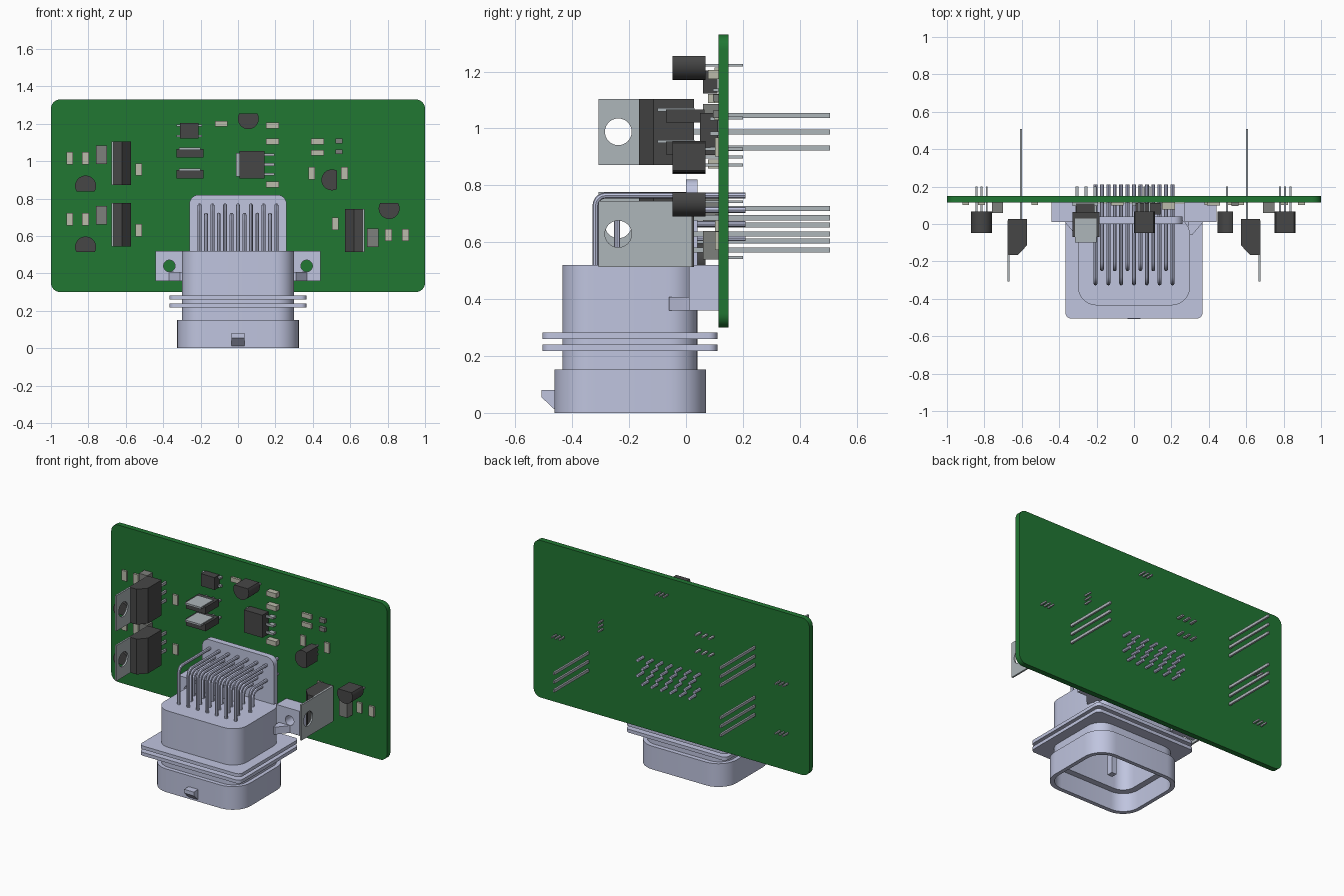
import bpy, bmesh
from math import sin, cos, pi, radians

if "Cube" in bpy.data.objects:
    bpy.data.objects.remove(bpy.data.objects["Cube"])


def mat(name, r, g, b):
    m = bpy.data.materials.new(name)
    m.diffuse_color = ((r / 255) ** 2.2, (g / 255) ** 2.2, (b / 255) ** 2.2, 1)
    m.use_nodes = True
    m.node_tree.nodes["Principled BSDF"].inputs["Base Color"].default_value = m.diffuse_color
    return m


GREEN = mat("board_green", 38, 118, 54)
SHELL = mat("connector_lavender", 190, 195, 222)
BLACK = mat("package_black", 72, 72, 72)
STEEL = mat("metal_grey", 172, 180, 184)
TAN = mat("chip_tan", 186, 186, 170)
CAP = mat("capacitor_grey", 125, 127, 123)


def finish(name, bm, m):
    bmesh.ops.recalc_face_normals(bm, faces=bm.faces)
    me = bpy.data.meshes.new(name)
    bm.to_mesh(me)
    bm.free()
    ob = bpy.data.objects.new(name, me)
    bpy.context.collection.objects.link(ob)
    me.materials.append(m)
    return ob


def loft(name, rings, m):
    """Skin a list of equal-length 3D rings and cap both ends."""
    bm = bmesh.new()
    vs = [[bm.verts.new(p) for p in ring] for ring in rings]
    n = len(vs[0])
    for a, b in zip(vs, vs[1:]):
        for i in range(n):
            bm.faces.new((a[i], a[(i + 1) % n], b[(i + 1) % n], b[i]))
    bm.faces.new(vs[0])
    bm.faces.new(vs[-1])
    return finish(name, bm, m)


def prism(name, pts, axis, lo, hi, m):
    """Extrude a 2D outline along an axis."""
    place = {'x': lambda a, b, h: (h, a, b), 'y': lambda a, b, h: (a, h, b),
             'z': lambda a, b, h: (a, b, h)}[axis]
    return loft(name, [[place(a, b, h) for a, b in pts] for h in (lo, hi)], m)


def box(name, x0, x1, y0, y1, z0, z1, m):
    return prism(name, [(x0, y0), (x1, y0), (x1, y1), (x0, y1)], 'z', z0, z1, m)


def rrect(x0, x1, y0, y1, r, seg=8):
    pts = []
    for k, (cx, cy) in enumerate([(x1 - r, y1 - r), (x0 + r, y1 - r), (x0 + r, y0 + r), (x1 - r, y0 + r)]):
        for i in range(seg + 1):
            t = pi / 2 * (k + i / seg)
            pts.append((cx + r * cos(t), cy + r * sin(t)))
    return pts


def circle(cx, cy, r, n=32):
    return [(cx + r * cos(2 * pi * i / n), cy + r * sin(2 * pi * i / n)) for i in range(n)]


def drill(ob, cutter):
    mod = ob.modifiers.new("hole", 'BOOLEAN')
    mod.operation, mod.object, mod.solver = 'DIFFERENCE', cutter, 'EXACT'
    bpy.context.view_layer.objects.active = ob
    bpy.ops.object.modifier_apply(modifier="hole")
    bpy.data.objects.remove(cutter)


# Circuit board
FACE = 0.115
prism("circuit_board", rrect(-1, 1, 0.30, 1.33, 0.05), 'y', FACE, 0.15, GREEN)

# Connector housing: hollow socket, lip, seal flanges and body in one skin
# each entry: half width, front y, rear y, corner radius, z
profile = [(0.26, -0.395, 0.0, 0.08, 0.38), (0.26, -0.395, 0.0, 0.08, 0.12),
           (0.30, -0.435, 0.045, 0.11, 0.12), (0.30, -0.435, 0.045, 0.11, 0),
           (0.325, -0.462, 0.07, 0.13, 0), (0.325, -0.462, 0.07, 0.13, 0.152),
           (0.30, -0.435, 0.04, 0.10, 0.152)]
for z in (0.218, 0.26):
    profile += [(0.30, -0.435, 0.04, 0.10, z), (0.366, -0.505, 0.11, 0.03, z),
                (0.366, -0.505, 0.11, 0.03, z + 0.022), (0.30, -0.435, 0.04, 0.10, z + 0.022)]
profile.append((0.30, -0.435, 0.04, 0.10, 0.52))
loft("connector_housing",
     [[(x, y, z) for x, y in rrect(-w, w, y0, y1, r)] for w, y0, y1, r, z in profile], SHELL)

# Rear plate, latch nub and key post
plate = [p for p in rrect(-0.26, 0.26, 0.40, 0.82, 0.05) if p[1] > 0.5] + [(-0.26, 0.5), (0.26, 0.5)]
prism("connector_back_plate", plate, 'y', 0.0, 0.04, SHELL)
prism("connector_latch", [(-0.45, 0.01), (-0.46, 0.01), (-0.508, 0.055), (-0.508, 0.08), (-0.45, 0.08)],
      'x', -0.035, 0.035, SHELL)
box("connector_key", -0.018, 0.018, -0.22, -0.18, 0.06, 0.39, SHELL)

# Mounting ears with screw holes and gussets
for s, side in ((-1, "left"), (1, "right")):
    ear = box("mounting_ear_" + side, s * 0.27, s * 0.44, 0.01, FACE, 0.36, 0.52, SHELL)
    drill(ear, prism("hole_cutter", circle(s * 0.367, 0.44, 0.031), 'y', -0.1, 0.2, SHELL))
    prism("ear_gusset_" + side, [(s * 0.29, -0.06), (s * 0.31, -0.06), (s * 0.37, 0.01), (s * 0.29, 0.01)],
          'z', 0.36, 0.408, SHELL)

# Bent connector pins, staggered rows
cu = bpy.data.curves.new("connector_pins", 'CURVE')
cu.dimensions, cu.bevel_depth, cu.bevel_resolution, cu.use_fill_caps = '3D', 0.0105, 2, True
for y, n, z in ((-0.318, 7, 0.764), (-0.242, 6, 0.714), (-0.166, 7, 0.664), (-0.09, 6, 0.614)):
    for i in range(n):
        x, r = (i - (n - 1) / 2) * 0.0685, 0.035
        path = [(x, y, 0.50)]
        path += [(x, y + r - r * cos(t * pi / 10), z - r + r * sin(t * pi / 10)) for t in range(6)]
        path.append((x, 0.21, z))
        sp = cu.splines.new('POLY')
        sp.points.add(len(path) - 1)
        for p, co in zip(sp.points, path):
            p.co = (*co, 1)
pins = bpy.data.objects.new("connector_pins", cu)
bpy.context.collection.objects.link(pins)
cu.materials.append(SHELL)
bpy.context.view_layer.objects.active = pins
pins.select_set(True)
bpy.ops.object.convert(target='MESH')

# Power transistors: body, drilled tab, three long leads
for k, (s, z) in enumerate(((-1, 0.545), (-1, 0.872), (1, 0.513))):
    n = f"power_transistor_{k + 1}"
    prism(n + "_body", [(s * x, y) for x, y in ((0.666, -0.165), (0.62, -0.165), (0.573, -0.115),
                                                (0.573, 0.028), (0.674, 0.028), (0.674, -0.165))],
          'z', z, z + 0.232, BLACK)
    tab = box(n + "_tab", s * 0.665, s * 0.676, -0.307, 0.02, z, z + 0.232, STEEL)
    drill(tab, prism("hole_cutter", circle(-0.238, z + 0.116, 0.047), 'x', s * 0.6, s * 0.7, STEEL))
    for j in range(3):
        c = z + 0.116 + (j - 1) * 0.057
        box(f"{n}_lead_{j + 1}", s * 0.598, s * 0.61, 0.02, 0.507, c - 0.009, c + 0.009, STEEL)

# Small D-shaped transistors (flat side down at angle 0)
for k, (cx, cz, a) in enumerate(((0.055, 1.222, 180), (-0.815, 0.872, 0), (-0.815, 0.546, 0),
                                 (0.497, 0.90, 90), (0.808, 0.742, 180))):
    n, a = f"small_transistor_{k + 1}", radians(a)
    turn = lambda u, v: (cx + u * cos(a) - v * sin(a), cz + u * sin(a) + v * cos(a))
    arc = [radians(-30 + 240 * i / 24) for i in range(25)]
    prism(n + "_body", [turn(0.056 * cos(t), 0.056 * sin(t) - 0.005) for t in arc],
          'y', -0.047, 0.068, BLACK)
    for j in (-1, 0, 1):
        x, z = turn(j * 0.028, 0)
        box(f"{n}_lead_{j + 2}", x - 0.005, x + 0.005, 0.06, 0.2, z - 0.005, z + 0.005, STEEL)

# Flat upright regulators with metal tab on top
for k, z in enumerate((1.02, 0.908)):
    n = f"regulator_{k + 1}"
    box(n + "_body", -0.33, -0.185, -0.07, 0.065, z, z + 0.046, BLACK)
    box(n + "_tab", -0.315, -0.2, -0.1, 0.03, z + 0.04, z + 0.052, STEEL)
    for j in (-1, 0, 1):
        x = -0.2575 + j * 0.048
        box(f"{n}_lead_{j + 2}", x - 0.008, x + 0.008, 0.06, 0.2, z + 0.012, z + 0.022, STEEL)

# Surface-mount driver chip with heat tab and pins
box("driver_chip_body", 0.008, 0.142, 0.05, 0.112, 0.907, 1.055, BLACK)
box("driver_chip_tab", -0.012, 0.02, 0.095, FACE, 0.918, 1.043, STEEL)
for j in range(3):
    z = 0.93 + j * 0.052
    box(f"driver_chip_pin_{j + 1}", 0.14, 0.165, 0.085, 0.095, z - 0.007, z + 0.007, STEEL)
    box(f"driver_chip_foot_{j + 1}", 0.16, 0.195, 0.085, FACE, z - 0.007, z + 0.007, STEEL)

# Small four-lead chip
box("opto_chip_body", -0.31, -0.212, 0.06, 0.11, 1.122, 1.203, BLACK)
for j, z in enumerate((1.135, 1.19)):
    box(f"opto_chip_leads_{j + 1}", -0.33, -0.192, 0.095, FACE, z - 0.006, z + 0.006, STEEL)

# Chip resistors and capacitors: x, z of each, grouped by size
groups = [
    ("resistor_upright", 0.036, 0.066, 0.102, TAN,
     [(0.395, 0.935), (0.57, 0.935), (0.52, 0.665), (0.805, 0.605), (0.895, 0.605), (-0.53, 0.955),
      (-0.53, 0.63), (-0.9, 1.015), (-0.815, 1.015), (-0.9, 0.69), (-0.815, 0.69)]),
    ("resistor_flat", 0.068, 0.03, 0.1, TAN, [(-0.09, 1.2), (0.425, 1.105), (0.425, 1.045)]),
    ("capacitor_flat", 0.07, 0.032, 0.078, TAN, [(0.185, 1.19), (0.185, 1.105), (0.185, 0.875)]),
    ("diode", 0.04, 0.026, 0.095, CAP, [(0.54, 1.107), (0.54, 1.05)]),
    ("capacitor_large", 0.06, 0.1, 0.06, CAP, [(-0.73, 1.035), (-0.73, 0.71), (0.72, 0.59)]),
]
for n, w, h, y, m, spots in groups:
    for k, (x, z) in enumerate(spots):
        box(f"{n}_{k + 1}", x - w / 2, x + w / 2, y, FACE, z - h / 2, z + h / 2, m)

# Smooth the rounded parts, keep edges sharp
for ob in bpy.context.scene.objects:
    ob.select_set(ob.type == 'MESH')
bpy.ops.object.shade_smooth_by_angle(angle=radians(30))
